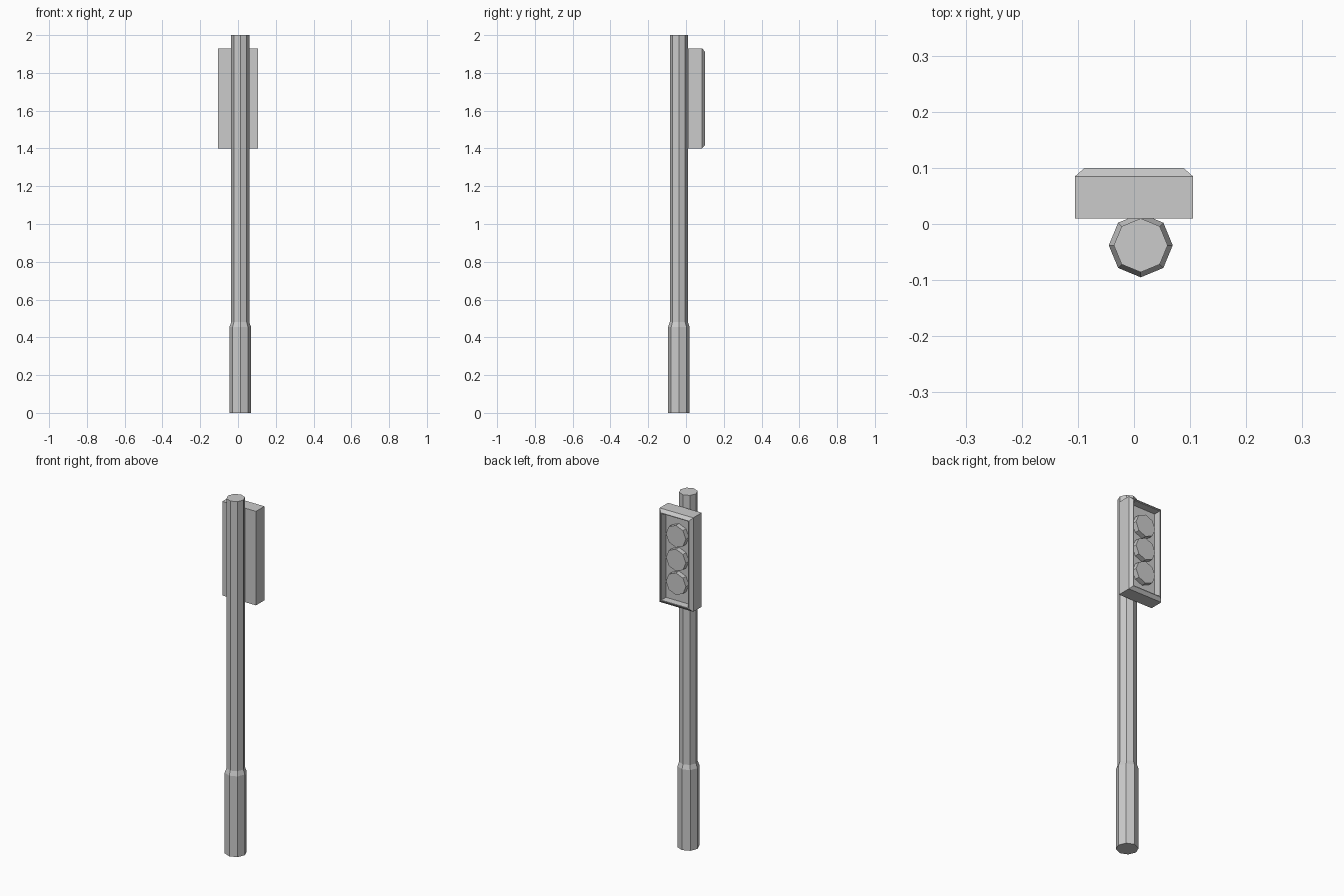
import bpy, bmesh, math

if "Cube" in bpy.data.objects:
    bpy.data.objects.remove(bpy.data.objects["Cube"])


def make(name, build):
    bm = bmesh.new()
    build(bm)
    bmesh.ops.recalc_face_normals(bm, faces=bm.faces)
    me = bpy.data.meshes.new(name)
    bm.to_mesh(me)
    bm.free()
    ob = bpy.data.objects.new(name, me)
    bpy.context.collection.objects.link(ob)
    return ob


def skin(bm, loops):
    """Join a stack of equal-sized point loops and cap both ends."""
    rings = [[bm.verts.new(p) for p in loop] for loop in loops]
    n = len(rings[0])
    for a, b in zip(rings, rings[1:]):
        for i in range(n):
            j = (i + 1) % n
            bm.faces.new((a[i], a[j], b[j], b[i]))
    bm.faces.new(rings[0][::-1])
    bm.faces.new(rings[-1])


def circle(r, n=8):
    return [(r * math.cos(2 * math.pi * i / n), r * math.sin(2 * math.pi * i / n))
            for i in range(n)]


# Octagonal pole with a thicker foot
PX, PY = 0.012, -0.038
pole_profile = [(0.057, 0), (0.057, 0.455), (0.048, 0.48), (0.048, 2.0)]
make("pole", lambda bm: skin(bm, [[(PX + x, PY + y, z) for x, y in circle(r)]
                                  for r, z in pole_profile]))

# Signal housing: box with chamfered rim and recessed front
ZC, HW, HH = 1.665, 0.105, 0.265
housing_profile = [(0, 0.01), (0, 0.085), (0.017, 0.1), (0.021, 0.1), (0.023, 0.062)]


def rect(inset, y):
    w, h = HW - inset, HH - inset
    return [(-w, y, ZC - h), (w, y, ZC - h), (w, y, ZC + h), (-w, y, ZC + h)]


make("signal_housing", lambda bm: skin(bm, [rect(i, y) for i, y in housing_profile]))

# Three lamps
for k, name in enumerate(("lower_lamp", "middle_lamp", "upper_lamp")):
    z0 = ZC + (k - 1) * 0.134
    make(name, lambda bm: skin(bm, [[(x, y, z0 + z) for x, z in circle(0.062)]
                                    for y in (0.06, 0.09)]))
